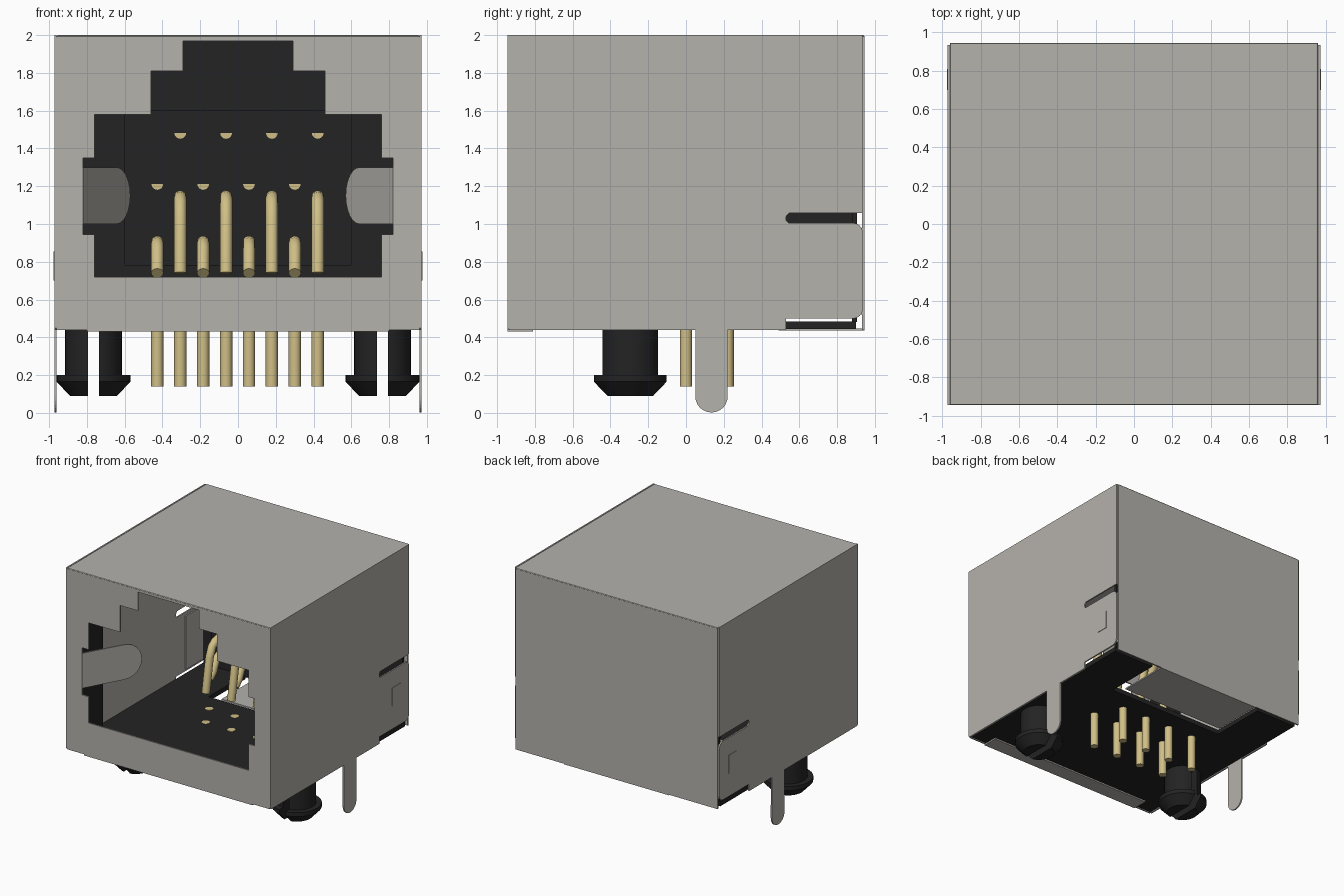
import bpy, bmesh, math
from mathutils import Vector

cube = bpy.data.objects.get("Cube")
if cube:
    bpy.data.objects.remove(cube, do_unlink=True)


def material(name, rgb):
    m = bpy.data.materials.new(name)
    m.use_nodes = True
    m.diffuse_color = (*rgb, 1)
    bsdf = next(n for n in m.node_tree.nodes if n.type == 'BSDF_PRINCIPLED')
    bsdf.inputs["Base Color"].default_value = (*rgb, 1)
    return m


STEEL = material("shield steel grey", (0.46, 0.445, 0.415))
BLACK = material("housing black", (0.017, 0.017, 0.017))
GOLD = material("contact gold", (0.63, 0.52, 0.24))
X, Y, Z = Vector((1, 0, 0)), Vector((0, 1, 0)), Vector((0, 0, 1))
T = 0.012  # sheet thickness


def finish(name, bm, mat, smooth=False, mirror=False, loc=(0, 0, 0)):
    bmesh.ops.recalc_face_normals(bm, faces=bm.faces)
    me = bpy.data.meshes.new(name)
    bm.to_mesh(me)
    bm.free()
    me.materials.append(mat)
    ob = bpy.data.objects.new(name, me)
    ob.location = loc
    bpy.context.collection.objects.link(ob)
    if smooth:
        bpy.ops.object.select_all(action='DESELECT')
        ob.select_set(True)
        bpy.context.view_layer.objects.active = ob
        bpy.ops.object.shade_smooth_by_angle()
    if mirror:
        ob.modifiers.new("Mirror", 'MIRROR')
    return ob


def prism(name, pts, mat, origin, u, v, depth, mirror=True):
    """Flat outline in the u, v plane, pushed along depth."""
    bm = bmesh.new()
    origin = Vector(origin)
    face = bm.faces.new([bm.verts.new(origin + u * a + v * b) for a, b in pts])
    moved = bmesh.ops.extrude_face_region(bm, geom=[face])["geom"]
    bmesh.ops.translate(bm, vec=depth, verts=[g for g in moved if isinstance(g, bmesh.types.BMVert)])
    return finish(name, bm, mat, mirror=mirror)


def box(name, lo, hi, mat, mirror=False):
    pts = [(lo[0], lo[1]), (hi[0], lo[1]), (hi[0], hi[1]), (lo[0], hi[1])]
    return prism(name, pts, mat, (0, 0, lo[2]), X, Y, Z * (hi[2] - lo[2]), mirror)


def arc(cx, cy, r, start, end, n=12):
    angles = [math.radians(start + (end - start) * i / n) for i in range(n + 1)]
    return [(cx + r * math.cos(a), cy + r * math.sin(a)) for a in angles]


def lathe(bm, profile, steps=40):
    verts = [bm.verts.new((r, 0, z)) for r, z in profile]
    edges = [bm.edges.new(p) for p in zip(verts, verts[1:])]
    bmesh.ops.spin(bm, geom=verts + edges, cent=(0, 0, 0), axis=Z,
                   angle=math.tau, steps=steps, use_duplicate=False)
    bmesh.ops.remove_doubles(bm, verts=bm.verts, dist=1e-5)


def wire(name, points, radius):
    """Round bent wire through the given points."""
    cu = bpy.data.curves.new(name, 'CURVE')
    cu.dimensions = '3D'
    cu.bevel_depth = radius
    cu.bevel_resolution = 4
    cu.use_fill_caps = True
    sp = cu.splines.new('POLY')
    sp.points.add(len(points) - 1)
    for p, co in zip(sp.points, points):
        p.co = (*co, 1)
    cu.materials.append(GOLD)
    ob = bpy.data.objects.new(name, cu)
    bpy.context.collection.objects.link(ob)


# Shield: front with stepped plug opening
front = [(0, 1.97), (0.29, 1.97), (0.29, 1.81), (0.46, 1.81), (0.46, 1.58),
         (0.76, 1.58), (0.76, 1.35), (0.82, 1.35), (0.82, 0.945), (0.76, 0.945),
         (0.76, 0.72), (0, 0.72), (0, 0.44), (0.96, 0.44), (0.96, 1.99), (0, 1.99)]
prism("shield_front", front, STEEL, (0, -0.945, 0), X, Z, Y * T)
box("shield_back", (-0.96, 0.933, 0.44), (0.96, 0.945, 1.99), STEEL)
roof = box("shield_top", (-0.96, -0.945, 1.985), (0.96, 0.945, 2.0), STEEL)
bev = roof.modifiers.new("Bevel", 'BEVEL')
bev.width = 0.007
bev.segments = 2

# Shield: side with latch tab, slots and solder leg
side = ([(-0.935, 0.44), (0.05, 0.44)] + arc(0.135, 0.088, 0.086, 180, 360)
        + [(0.22, 0.44), (0.53, 0.44), (0.53, 0.5)]
        + arc(0.885, 0.55, 0.05, -90, 0, 6) + arc(0.885, 0.955, 0.05, 0, 90, 6)
        + [(0.545, 1.005), (0.53, 1.02), (0.53, 1.04), (0.545, 1.058),
           (0.935, 1.058), (0.935, 2.0), (-0.945, 2.0), (-0.945, 0.45)])
prism("shield_side", side, STEEL, (0.96, 0, 0), Y, Z, X * T)
box("latch_bump", (0.972, 0.7, 0.7), (0.977, 0.81, 0.855), STEEL, True)
box("inner_wrap_upper", (0.948, 0.65, 1.07), (0.96, 0.933, 1.98), STEEL, True)
box("inner_wrap_lower", (0.948, 0.65, 0.52), (0.96, 0.933, 0.98), STEEL, True)

# Shield: folded bottom flaps and spring tongues
box("front_bottom_flap", (-0.8, -0.945, 0.43), (0.8, -0.81, 0.442), STEEL)
box("back_bottom_flap", (-0.5, 0.49, 0.435), (0.5, 0.945, 0.447), STEEL)
inward = Vector((-0.25, 0.45, 0)).normalized()
tongue = [(0, -0.15)] + arc(0.365, 0, 0.15, -90, 90) + [(0, 0.15)]
prism("spring_tongue", tongue, STEEL, (0.82, -0.94, 1.15), inward, Z,
      Vector((0.01, 0.006, 0)))

# Black housing: floor with rear window, back wall, contact carrier, front ribs
floor = [(0, -0.93), (0.955, -0.93), (0.955, 0.9), (0.56, 0.9), (0.56, 0.4), (0, 0.4)]
prism("housing_floor", floor, BLACK, (0, 0, 0.445), X, Y, Z * 0.04)
box("housing_back", (-0.945, 0.88, 0.48), (0.945, 0.905, 1.98), BLACK)
box("contact_carrier", (-0.6, 0.5, 0.78), (0.6, 0.885, 1.6), BLACK)
box("housing_front_rib", (0.9, -0.93, 0.47), (0.955, -0.55, 1.6), BLACK, True)

# Split snap pegs
for name, sx in (("left_peg", 1), ("right_peg", -1)):
    bm = bmesh.new()
    lathe(bm, [(0, 0.47), (0.15, 0.47), (0.15, 0.2), (0.195, 0.2),
               (0.195, 0.165), (0.125, 0.09), (0, 0.09)])
    cut = bmesh.ops.bisect_plane(bm, geom=bm.verts[:] + bm.edges[:] + bm.faces[:],
                                 plane_co=(0.03, 0, 0), plane_no=X, clear_inner=True)
    rim = [e for e in cut["geom_cut"] if isinstance(e, bmesh.types.BMEdge)]
    bmesh.ops.holes_fill(bm, edges=rim, sides=0)
    finish(name, bm, BLACK, True, True, (sx * 0.765, -0.295, 0))

# Contacts: two staggered rows of pins, bent spring wires and rear ends
for i in range(8):
    x = -0.427 + i * 0.1213
    tall = i % 2
    row = 0.0 if tall else 0.22
    top = 1.145 if tall else 0.905
    end = 1.47 if tall else 1.2
    wire(f"solder_pin_{i + 1}", [(x, row, 0.14), (x, row, 0.488)], 0.033)
    wire(f"spring_contact_{i + 1}",
         [(x, row, 0.74), (x, row + 0.05, top - 0.12), (x, row + 0.085, top - 0.04),
          (x, row + 0.13, top - 0.008), (x, row + 0.18, top), (x, 0.52, top)], 0.033)
    # Half-round wire end showing on the carrier face
    prism(f"wire_end_{i + 1}", arc(x, end + 0.012, 0.031, 180, 360), GOLD,
          (0, 0.494, 0), X, Z, Y * 0.02, False)
